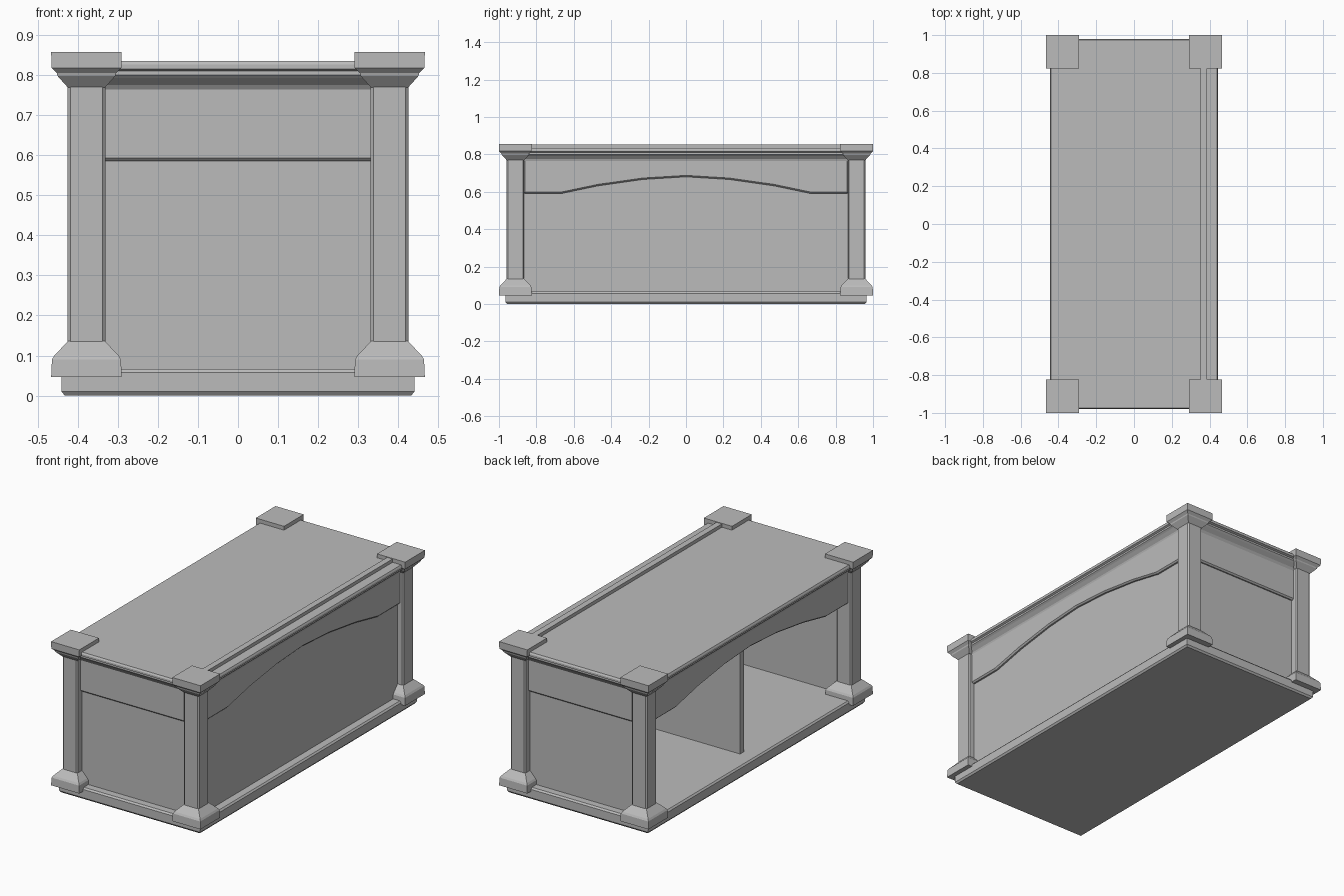
import bpy, bmesh

cube = bpy.data.objects.get("Cube")
if cube:
    bpy.data.objects.remove(cube, do_unlink=True)

grey = bpy.data.materials.new("plain_grey")
grey.use_nodes = True
colour = (0.5, 0.5, 0.5, 1)
grey.diffuse_color = colour
grey.node_tree.nodes["Principled BSDF"].inputs["Base Color"].default_value = colour


def finish(name, bm, bevel=0):
    """Turn a bmesh into a flat shaded object."""
    bmesh.ops.recalc_face_normals(bm, faces=bm.faces[:])
    mesh = bpy.data.meshes.new(name)
    bm.to_mesh(mesh)
    bm.free()
    mesh.materials.append(grey)
    obj = bpy.data.objects.new(name, mesh)
    bpy.context.collection.objects.link(obj)
    if bevel:
        mod = obj.modifiers.new("edge_bevel", "BEVEL")
        mod.width = bevel
        mod.segments = 1
        mod.limit_method = "ANGLE"
    return obj


def loft(name, rings, cx=0, cy=0, chamfer=0):
    """Stack rectangular rings (half x, half y, z), optionally with cut corners."""
    bm = bmesh.new()
    loops = []
    for hx, hy, z in rings:
        c = chamfer
        if c:
            pts = [(hx, c - hy), (hx, hy - c), (hx - c, hy), (c - hx, hy),
                   (-hx, hy - c), (-hx, c - hy), (c - hx, -hy), (hx - c, -hy)]
        else:
            pts = [(hx, -hy), (hx, hy), (-hx, hy), (-hx, -hy)]
        loops.append([bm.verts.new((cx + x, cy + y, z)) for x, y in pts])
    n = len(loops[0])
    for a, b in zip(loops, loops[1:]):
        for i in range(n):
            j = (i + 1) % n
            bm.faces.new((a[i], a[j], b[j], b[i]))
    bm.faces.new(loops[0])
    bm.faces.new(loops[-1])
    return finish(name, bm)


def box(name, x0, x1, y0, y1, z0, z1, bevel=0):
    """Box between two corners."""
    hx, hy = (x1 - x0) / 2, (y1 - y0) / 2
    obj = loft(name, [(hx, hy, z0), (hx, hy, z1)], (x0 + x1) / 2, (y0 + y1) / 2)
    if bevel:
        mod = obj.modifiers.new("edge_bevel", "BEVEL")
        mod.width = bevel
        mod.segments = 1
    return obj


def arched_board(name, x0, x1):
    """Board along y with an arched lower edge."""
    half = [(0.87, 0.59), (0.67, 0.59), (0.47, 0.632), (0.23, 0.666)]
    edge = [(-y, z) for y, z in half] + [(0, 0.68)] + half[::-1]
    outline = edge + [(0.87, 0.78), (-0.87, 0.78)]
    bm = bmesh.new()
    face = bm.faces.new([bm.verts.new((x0, y, z)) for y, z in outline])
    out = bmesh.ops.extrude_face_region(bm, geom=[face])
    moved = [v for v in out["geom"] if isinstance(v, bmesh.types.BMVert)]
    bmesh.ops.translate(bm, verts=moved, vec=(x1 - x0, 0, 0))
    return finish(name, bm, bevel=0.008)


# Base board with bevelled rims
loft("base_board", [(0.432, 0.957, 0), (0.44, 0.965, 0.01),
                    (0.44, 0.965, 0.057), (0.432, 0.957, 0.066)])

# Top with stepped crown moulding; the first rings form the ceiling recess
loft("crown_top", [(0.37, 0.9, 0.8), (0.37, 0.9, 0.765), (0.405, 0.93, 0.76),
                   (0.41, 0.94, 0.775), (0.425, 0.96, 0.792),
                   (0.435, 0.968, 0.8), (0.435, 0.968, 0.81),
                   (0.445, 0.98, 0.815), (0.445, 0.98, 0.826),
                   (0.44, 0.974, 0.835)])

# Raised lip along the closed side
box("top_lip", 0.353, 0.387, -0.84, 0.84, 0.83, 0.854)

# Corner posts with flared foot and cap
for sy, end in ((-1, "front"), (1, "back")):
    for sx, side in ((1, "left"), (-1, "right")):
        px, py = sx * 0.378, sy * 0.912
        tag = end + "_" + side
        loft(tag + "_post", [(0.047, 0.047, 0.12), (0.047, 0.047, 0.78)],
             px, py, chamfer=0.007)
        loft(tag + "_foot", [(0.088, 0.088, 0.047), (0.086, 0.086, 0.09),
                             (0.08, 0.08, 0.1), (0.046, 0.046, 0.136)], px, py)
        loft(tag + "_cap", [(0.046, 0.046, 0.768), (0.072, 0.072, 0.797),
                            (0.074, 0.074, 0.804), (0.087, 0.087, 0.817),
                            (0.088, 0.088, 0.857)], px, py)

    # End wall and its upper board
    ys = sorted((sy * 0.88, sy * 0.917))
    box(end + "_wall", -0.36, 0.385, ys[0], ys[1], 0.06, 0.79)
    ys = sorted((sy * 0.9, sy * 0.932))
    box(end + "_upper_board", -0.35, 0.35, ys[0], ys[1], 0.585, 0.78, bevel=0.008)

# Closed long side, open long side and the middle divider
box("left_wall", 0.355, 0.39, -0.9, 0.9, 0.06, 0.79)
arched_board("left_arched_board", 0.375, 0.407)
arched_board("right_arched_board", -0.407, -0.38)
box("middle_divider", -0.35, 0.36, -0.018, 0.018, 0.06, 0.805)
